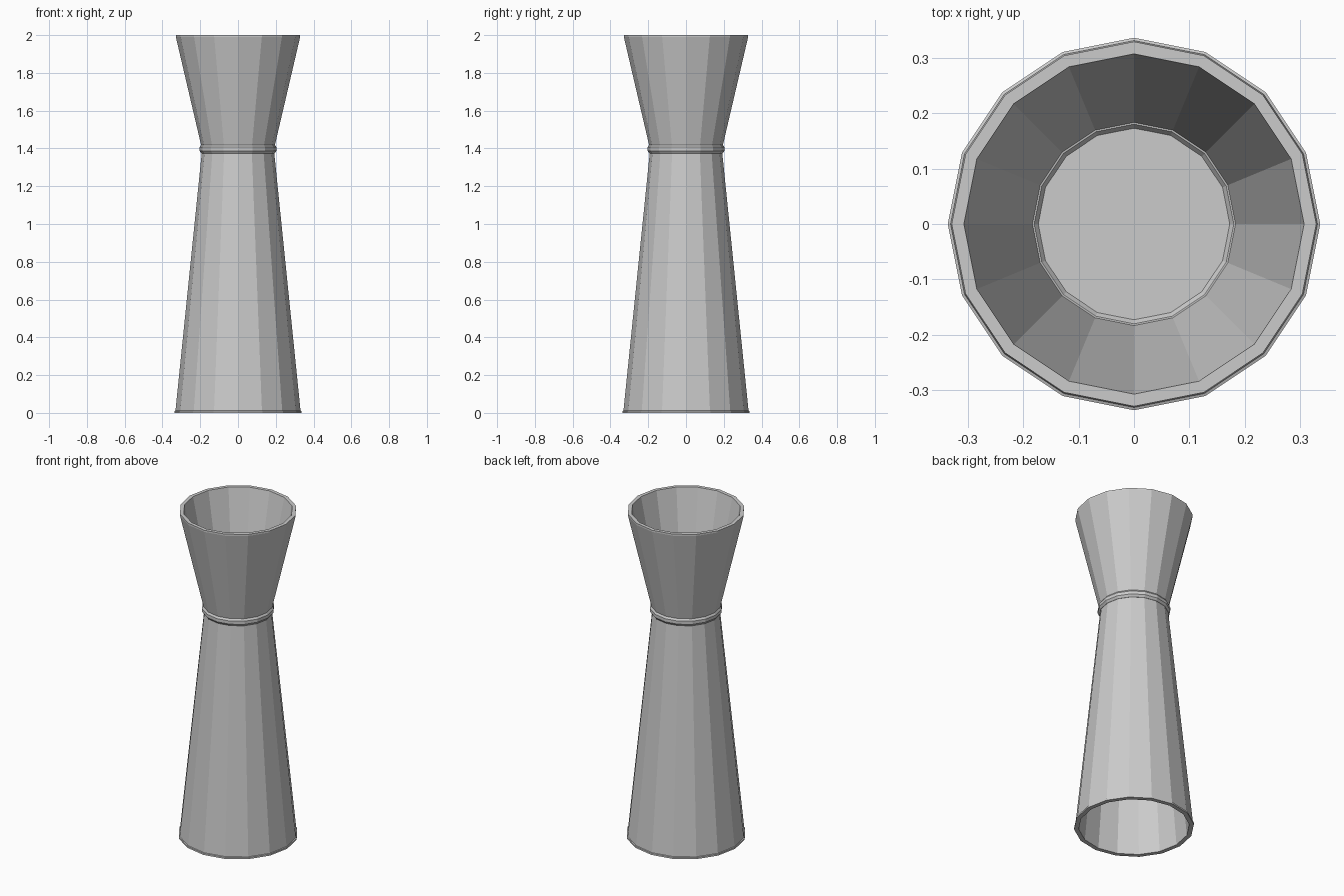
import bpy
import math

SIDES = 16

cube = bpy.data.objects.get("Cube")
if cube:
    bpy.data.objects.remove(cube, do_unlink=True)

steel = bpy.data.materials.new("brushed_steel")
steel.use_nodes = True
steel.diffuse_color = (0.6, 0.6, 0.6, 1)
steel.node_tree.nodes["Principled BSDF"].inputs["Base Color"].default_value = (0.6, 0.6, 0.6, 1)


def lathe(name, profile, closed=False):
    """Spin (radius, z) points around z; an open profile ends in flat caps."""
    n = len(profile)
    verts, faces = [], []
    for r, z in profile:
        for s in range(SIDES):
            a = math.tau * s / SIDES
            verts.append((r * math.cos(a), r * math.sin(a), z))
    for i in range(n if closed else n - 1):
        j = (i + 1) % n
        for s in range(SIDES):
            t = (s + 1) % SIDES
            faces.append((i * SIDES + s, i * SIDES + t, j * SIDES + t, j * SIDES + s))
    if not closed:
        faces.append(tuple(reversed(range(SIDES))))
        faces.append(tuple(range((n - 1) * SIDES, n * SIDES)))
    mesh = bpy.data.meshes.new(name)
    mesh.from_pydata(verts, [], faces)
    mesh.materials.append(steel)
    obj = bpy.data.objects.new(name, mesh)
    bpy.context.collection.objects.link(obj)
    return obj


# Large cup, open at the bottom, with a thin foot lip
lathe("large_cup", [(0.18, 1.38), (0.31, 0.0), (0.336, 0.0), (0.336, 0.01),
                    (0.331, 0.012), (0.19, 1.395)])

# Small cup, open at the top, with a flat rim
lathe("small_cup", [(0.19, 1.395), (0.329, 1.99), (0.329, 2.0), (0.307, 2.0), (0.181, 1.41)])

# Rounded band around the waist
band = [(0.187 + 0.018 * math.cos(math.tau * (k + 0.5) / 8),
         1.397 + 0.025 * math.sin(math.tau * (k + 0.5) / 8)) for k in range(8)]
lathe("waist_band", band, closed=True)
